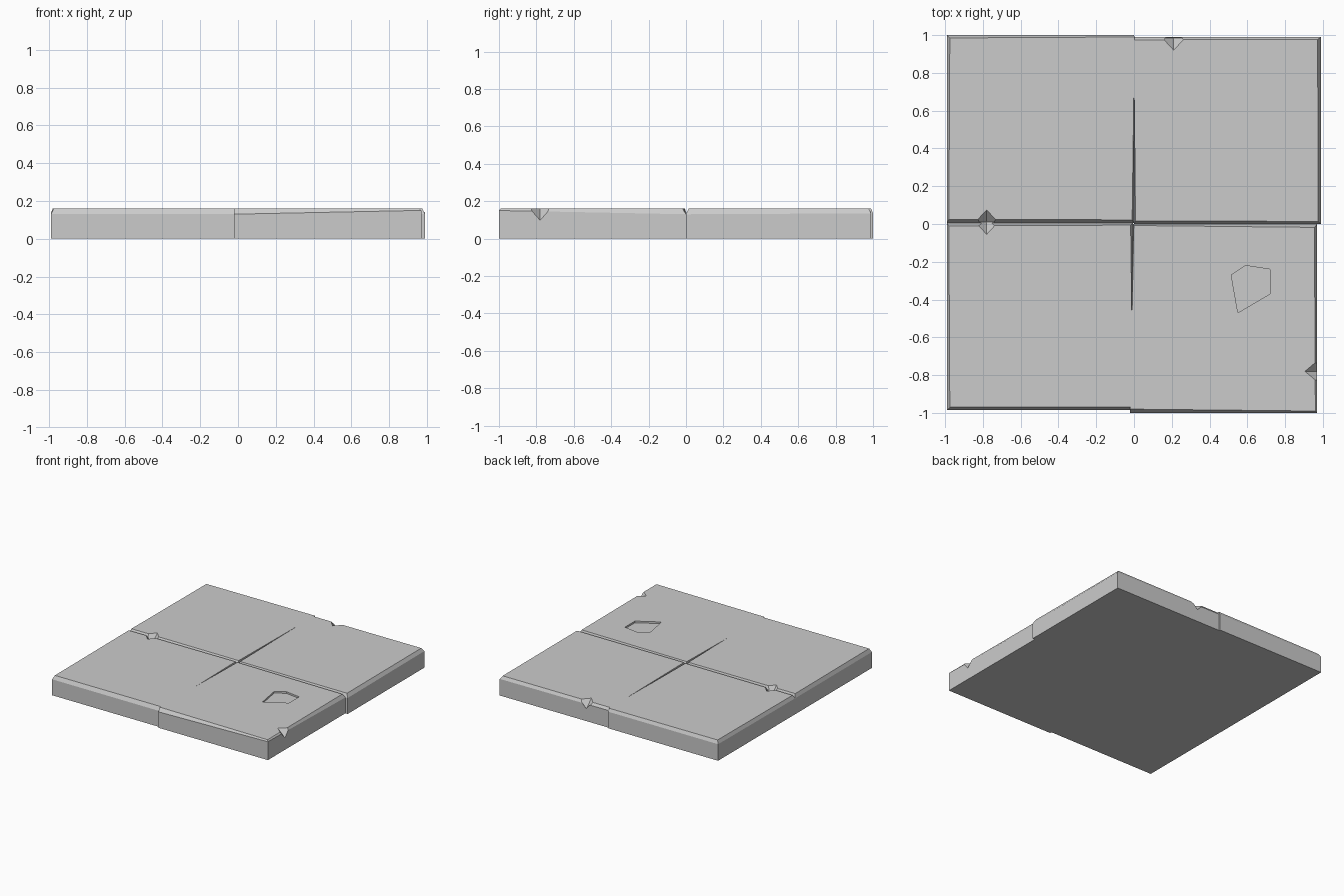
import bpy, bmesh
from math import cos, sin, pi

if "Cube" in bpy.data.objects:
    bpy.data.objects.remove(bpy.data.objects["Cube"])

TOP = 0.16


def loft(name, rings):
    """Closed solid through a list of vertex rings, bottom to top."""
    bm = bmesh.new()
    vr = [[bm.verts.new(p) for p in r] for r in rings]
    n = len(vr[0])
    bm.faces.new(vr[0][::-1])
    bm.faces.new(vr[-1])
    for a, b in zip(vr, vr[1:]):
        for i in range(n):
            j = (i + 1) % n
            bm.faces.new((a[i], a[j], b[j], b[i]))
    bmesh.ops.recalc_face_normals(bm, faces=bm.faces)
    me = bpy.data.meshes.new(name)
    bm.to_mesh(me)
    bm.free()
    ob = bpy.data.objects.new(name, me)
    bpy.context.collection.objects.link(ob)
    return ob


def slab(name, base, shoulder, top):
    """Stone slab: vertical walls, worn chamfer, flat top (corners counter-clockwise)."""
    return loft(name, [[(x, y, 0) for x, y in base],
                       [(x, y, z) for (x, y), z in zip(base, shoulder)],
                       [(x, y, TOP) for x, y in top]])


def cut(target, cutter):
    m = target.modifiers.new("cut", 'BOOLEAN')
    m.operation = 'DIFFERENCE'
    m.solver = 'EXACT'
    m.object = cutter
    bpy.context.view_layer.objects.active = target
    bpy.ops.object.modifier_apply(modifier=m.name)
    bpy.data.objects.remove(cutter, do_unlink=True)


def chip(target, x, y, rx=0.06, ry=0.065, depth=0.06):
    """Four-sided pyramid knocked out of a slab edge."""
    def ring(z, s):
        return [(x + s * rx * cos(i * pi / 2), y + s * ry * sin(i * pi / 2), z)
                for i in range(4)]
    c = loft("chip_cutter", [ring(TOP - depth, 0.04), ring(TOP, 1), ring(TOP + 0.05, 1)])
    c.hide_render = True
    cut(target, c)


# Four slabs
back_left = slab("back_left_slab",
                 [(-0.99, 0.005), (0, 0.005), (0, 1.0), (-0.99, 1.0)],
                 [0.13, 0.13, 0.135, 0.135],
                 [(-0.98, 0.025), (-0.01, 0.022), (0.003, 0.99), (-0.975, 0.985)])
back_right = slab("back_right_slab",
                  [(0, 0), (0.99, 0), (0.99, 0.99), (0, 0.99)],
                  [0.13, 0.13, 0.135, 0.14],
                  [(0.008, 0.016), (0.975, 0.014), (0.972, 0.977), (-0.002, 0.975)])
front_left = slab("front_left_slab",
                  [(-0.99, -0.985), (-0.005, -0.985), (-0.005, 0.005), (-0.99, 0.005)],
                  [0.13, 0.13, 0.13, 0.13],
                  [(-0.975, -0.97), (-0.005, -0.968), (-0.018, -0.006), (-0.98, -0.01)])
front_right = slab("front_right_slab",
                   [(-0.02, -1.0), (0.97, -1.0), (0.97, 0), (-0.006, 0)],
                   [0.13, 0.15, 0.13, 0.13],
                   [(-0.02, -0.98), (0.96, -0.99), (0.955, -0.018), (-0.001, -0.008)])

# Chipped edges
chip(back_left, -0.78, 0.01)
chip(front_left, -0.78, 0.01)
chip(back_right, 0.21, 0.985)
chip(front_right, 0.97, -0.78, 0.065, 0.055)

# Shallow flaked patch
patch = [(0.55, -0.47), (0.72, -0.37), (0.72, -0.24), (0.59, -0.22), (0.515, -0.27)]
flake = loft("flake_cutter", [[(x, y, TOP - 0.014) for x, y in patch],
                              [(x, y, TOP + 0.05) for x, y in patch]])
flake.hide_render = True
cut(front_right, flake)
